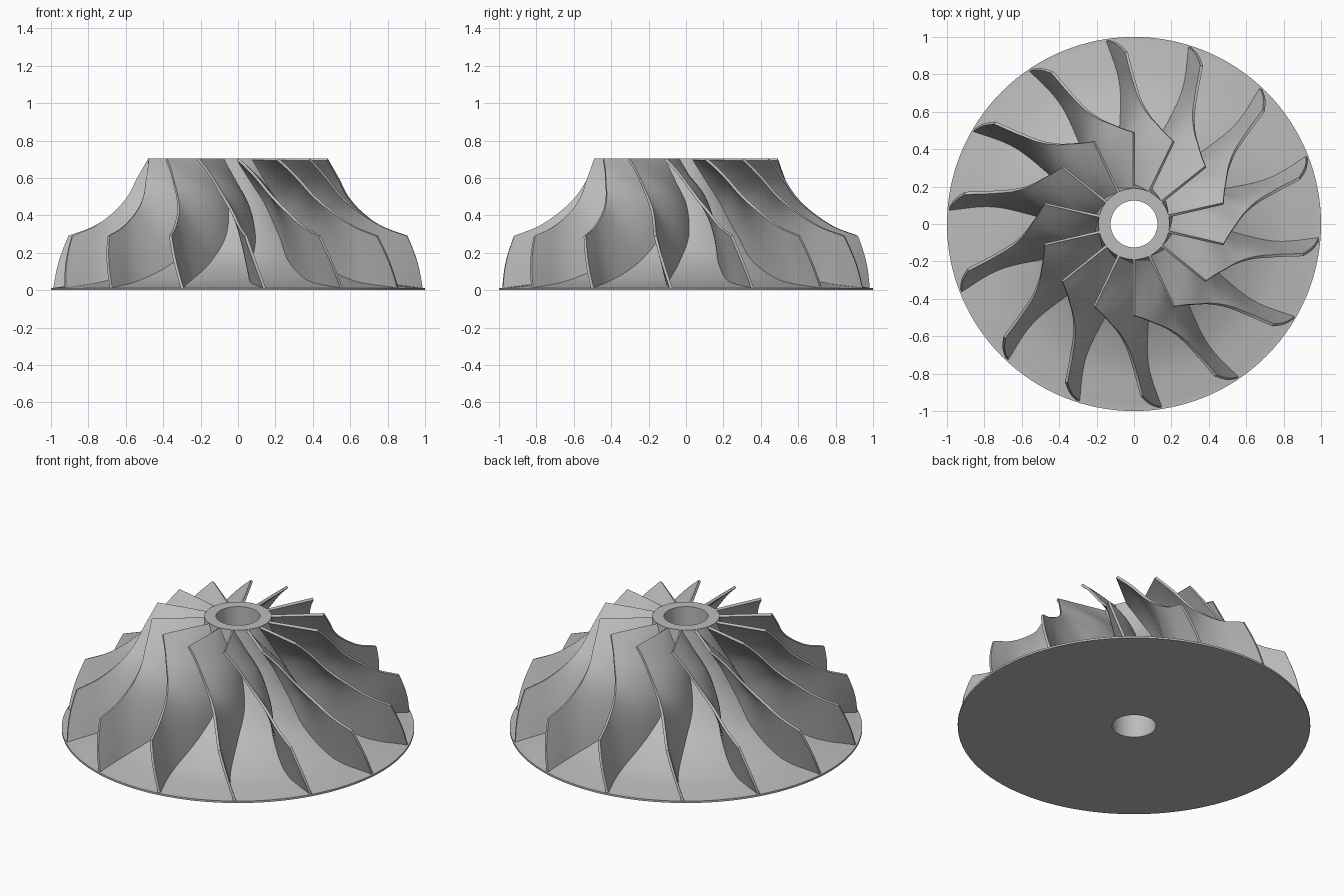
import bpy, bmesh, math
from mathutils import Vector

cube = bpy.data.objects.get("Cube")
if cube:
    bpy.data.objects.remove(cube, do_unlink=True)

BLADES = 14
SPAN_ROWS = 10
STEPS = 8          # subdivisions between neighbouring guide points

grey = bpy.data.materials.new("machined_grey")
grey.use_nodes = True
colour = (0.5, 0.5, 0.5, 1)
grey.diffuse_color = colour
grey.node_tree.nodes["Principled BSDF"].inputs["Base Color"].default_value = colour


def smooth_path(points):
    """Catmull-Rom curve through the guide points."""
    pts = [Vector(p) for p in points]
    pts = [2 * pts[0] - pts[1]] + pts + [2 * pts[-1] - pts[-2]]
    path = []
    for a, b, c, d in zip(pts, pts[1:], pts[2:], pts[3:]):
        for i in range(STEPS):
            t = i / STEPS
            path.append(0.5 * (2 * b + (c - a) * t + (2 * a - 5 * b + 4 * c - d) * t * t
                               + (3 * b - a - 3 * c + d) * t ** 3))
    return path + [pts[-2]]


def polar(radius, degrees, z):
    a = math.radians(degrees)
    return Vector((radius * math.cos(a), radius * math.sin(a), z))


def make_object(name, bm):
    mesh = bpy.data.meshes.new(name)
    bm.to_mesh(mesh)
    bm.free()
    mesh.materials.append(grey)
    obj = bpy.data.objects.new(name, mesh)
    bpy.context.collection.objects.link(obj)
    bpy.ops.object.select_all(action='DESELECT')
    obj.select_set(True)
    bpy.context.view_layer.objects.active = obj
    return obj


# Guide curves as (radius, sweep angle, height), inlet to outlet
hub_curve = smooth_path([(0.19, 0, 0.70), (0.21, 21, 0.58), (0.25, 37, 0.46),
                         (0.34, 40, 0.31), (0.49, 34, 0.16), (0.73, 31, 0.055),
                         (0.99, 33.9, 0.012)])
shroud_curve = smooth_path([(0.49, 0, 0.70), (0.51, 6, 0.65), (0.54, 11.5, 0.59),
                            (0.59, 18, 0.50), (0.67, 23, 0.42), (0.79, 26.2, 0.34),
                            (0.92, 28.3, 0.29)])

# Hub and back disc: one lathe profile with a through bore
profile = [(0.125, 0.0), (1.0, 0.0), (1.0, 0.012)]
profile += [(p.x, p.z) for p in reversed(hub_curve)]
profile += [(0.19, 0.705), (0.125, 0.705)]
bm = bmesh.new()
ring = [bm.verts.new((r, 0, z)) for r, z in profile]
edges = [bm.edges.new((a, b)) for a, b in zip(ring, ring[1:] + ring[:1])]
bmesh.ops.spin(bm, geom=ring + edges, cent=(0, 0, 0), axis=(0, 0, 1),
               angle=math.tau, steps=128, use_merge=True)
bmesh.ops.remove_doubles(bm, verts=bm.verts, dist=0.0002)
bmesh.ops.recalc_face_normals(bm, faces=bm.faces)
make_object("hub_and_back_disc", bm)
bpy.ops.object.shade_smooth_by_angle(angle=math.radians(30))

# Blades: ruled surface from hub to shroud, repeated around the axis
bm = bmesh.new()
for k in range(BLADES):
    start = 90 + k * 360 / BLADES
    grid = []
    for hub, shroud in zip(hub_curve, shroud_curve):
        column = []
        for row in range(SPAN_ROWS + 1):
            s = -0.02 + 1.02 * row / SPAN_ROWS   # root sinks into the hub
            r, sweep, z = hub.lerp(shroud, s)
            # outlet edge bows slightly outward
            r += 0.012 * math.sin(math.pi * max(s, 0)) * (hub.x > 0.9)
            column.append(bm.verts.new(polar(r, start + sweep, z)))
        grid.append(column)
    for left, right in zip(grid, grid[1:]):
        for i in range(SPAN_ROWS):
            bm.faces.new((left[i], right[i], right[i + 1], left[i + 1]))
blades = make_object("blades", bm)
solid = blades.modifiers.new("thickness", 'SOLIDIFY')
solid.thickness = 0.015
solid.offset = 0
bpy.ops.object.modifier_apply(modifier=solid.name)
bpy.ops.object.shade_smooth_by_angle(angle=math.radians(35))
